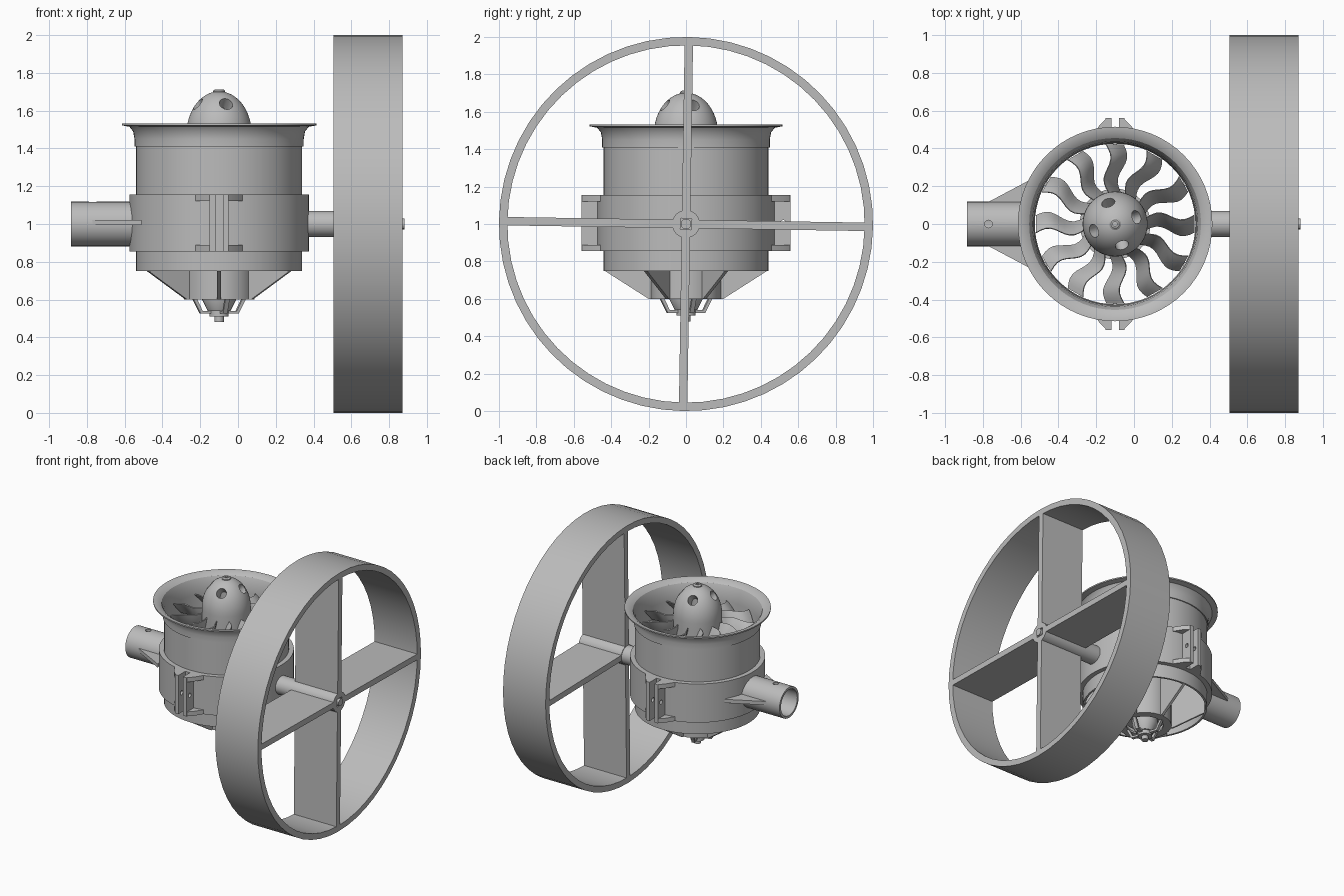
import bpy, bmesh
from math import sin, cos, pi, radians
from mathutils import Matrix, Vector

cube = bpy.data.objects.get("Cube")
if cube:
    bpy.data.objects.remove(cube, do_unlink=True)

grey = bpy.data.materials.new("plain_grey")
grey.use_nodes = True
grey.diffuse_color = (0.5, 0.5, 0.5, 1)
grey.node_tree.nodes["Principled BSDF"].inputs["Base Color"].default_value = (0.5, 0.5, 0.5, 1)

FAN = Matrix.Translation((-0.1, 0, 0))          # vertical fan axis
ALONG_X = Matrix.Translation((0, 0, 1)) @ Matrix.Rotation(pi / 2, 4, 'Y')
parts = []


def turn(angle):
    return Matrix.Rotation(angle, 4, 'Z')


def finish(name, bm, matrix=Matrix()):
    bmesh.ops.remove_doubles(bm, verts=bm.verts, dist=1e-5)
    bmesh.ops.recalc_face_normals(bm, faces=bm.faces)
    bmesh.ops.transform(bm, matrix=matrix, verts=bm.verts)
    mesh = bpy.data.meshes.new(name)
    bm.to_mesh(mesh)
    bm.free()
    obj = bpy.data.objects.new(name, mesh)
    mesh.materials.append(grey)
    bpy.context.collection.objects.link(obj)
    parts.append(obj)
    return obj


def lathe(name, profile, matrix=FAN, steps=64, closed=True):
    """Spin a (radius, height) profile about z."""
    bm = bmesh.new()
    vs = [bm.verts.new((r, 0, z)) for r, z in profile]
    es = [bm.edges.new(p) for p in zip(vs, vs[1:])]
    if closed:
        es.append(bm.edges.new((vs[-1], vs[0])))
    bmesh.ops.spin(bm, geom=vs + es, cent=(0, 0, 0), axis=(0, 0, 1),
                   angle=2 * pi, steps=steps, use_duplicate=False)
    return finish(name, bm, matrix)


def rod(name, radius, z0, z1, matrix=FAN, steps=32):
    return lathe(name, [(0, z0), (radius, z0), (radius, z1), (0, z1)], matrix, steps, False)


def ring(name, inner, outer, z0, z1, matrix=FAN, steps=64):
    return lathe(name, [(inner, z0), (outer, z0), (outer, z1), (inner, z1)], matrix, steps)


def plate(name, outline, thick, matrix):
    """Extrude an xy outline along z, centred on its plane."""
    bm = bmesh.new()
    face = bm.faces.new([bm.verts.new((x, y, -thick / 2)) for x, y in outline])
    new = bmesh.ops.extrude_face_region(bm, geom=[face])["geom"]
    bmesh.ops.translate(bm, vec=(0, 0, thick), verts=[v for v in new if isinstance(v, bmesh.types.BMVert)])
    return finish(name, bm, matrix)


def drill(obj, matrix, radius):
    cutter = rod("hole_cutter", radius, -0.12, 0.12, matrix, 24)
    cutter.hide_render = True
    mod = obj.modifiers.new("hole", 'BOOLEAN')
    mod.operation, mod.solver, mod.object = 'DIFFERENCE', 'EXACT', cutter
    bpy.context.view_layer.objects.active = obj
    bpy.ops.object.modifier_apply(modifier=mod.name)
    parts.remove(cutter)
    bpy.data.objects.remove(cutter, do_unlink=True)


UPRIGHT = Matrix.Rotation(pi / 2, 4, 'X')       # xy outline becomes xz

# Large wheel: rim, cross spokes, hub and axle
WHEEL = ALONG_X @ turn(radians(-0.9))
ring("wheel_rim", 0.955, 1.0, 0.505, 0.87, WHEEL, 56)
for k in range(4):
    plate("wheel_spoke", [(0.505, 0.03), (0.87, 0.03), (0.87, 0.965), (0.505, 0.965)], 0.045,
          WHEEL @ turn(k * pi / 2) @ Matrix.Rotation(-pi / 2, 4, 'Y') @ Matrix.Scale(1, 4))
rod("axle", 0.07, 0.37, 0.86, ALONG_X)
ring("wheel_hub", 0.04, 0.075, 0.505, 0.87, ALONG_X, 16)
rod("axle_bolt", 0.028, 0.8, 0.882, ALONG_X, 12)

# Fan duct with flared lip
lathe("duct", [(0.44, 0.75), (0.44, 1.41), (0.448, 1.41), (0.448, 1.45), (0.455, 1.49),
               (0.475, 1.515), (0.515, 1.522), (0.515, 1.532), (0.485, 1.53), (0.455, 1.51),
               (0.438, 1.47), (0.43, 1.4), (0.425, 0.75)])

# Clamp band with bolted lugs front and back
ring("clamp_band", 0.435, 0.475, 0.855, 1.155)
for side in (0, pi):
    lug = FAN @ turn(side)
    for s in (-1, 1):
        flange = plate("clamp_flange", [(0.45, 0.855), (0.56, 0.855), (0.56, 1.155), (0.45, 1.155)], 0.03,
                       lug @ Matrix.Translation((s * 0.035, 0, 0)) @ turn(pi / 2) @ UPRIGHT)
        drill(flange, lug @ Matrix.Translation((s * 0.035, 0.52, 1.005)) @ Matrix.Rotation(pi / 2, 4, 'Y'), 0.016)
        for z in (0.872, 1.138):
            plate("clamp_gusset", [(s * 0.03, 0.45), (s * 0.13, 0.45), (s * 0.085, 0.52),
                                   (s * 0.045, 0.56), (s * 0.03, 0.56)], 0.034,
                  lug @ Matrix.Translation((0, 0, z)))

# Side socket tube with webs
tube = ring("socket_tube", 0.1, 0.118, -0.885, -0.55, ALONG_X, 48)
drill(tube, Matrix.Translation((-0.77, 0, 1.11)), 0.02)
for s in (-1, 1):
    plate("socket_web", [(-0.78, s * 0.112), (-0.51, s * 0.255), (-0.55, s * 0.112)], 0.028,
          Matrix.Translation((0, 0, 1.008)))

# Spinner dome shell with four holes
arc = [i * pi / 24 for i in range(13)]
dome = [(0.172 * cos(a), 1.48 + 0.222 * sin(a)) for a in arc]
core = [(0.155 * cos(a), 1.48 + 0.205 * sin(a)) for a in reversed(arc)]
spinner = lathe("spinner", [(0.155, 1.42), (0.172, 1.42)] + dome[:-1] + [(0, 1.702), (0, 1.685)]
                + core[1:], closed=False)
for k in range(4):
    drill(spinner, FAN @ turn(radians(18) + k * pi / 2) @ Matrix.Translation((0.118, 0, 1.635))
          @ Matrix.Rotation(radians(45), 4, 'Y'), 0.036)
lathe("spinner_screw", [(0, 1.66), (0.032, 1.66), (0.032, 1.705), (0.022, 1.713),
                        (0.012, 1.713), (0.012, 1.7), (0, 1.7)], FAN, 24, False)
rod("rotor_shaft", 0.05, 1.2, 1.66)

# Rotor hub and twelve twisted blades
rod("rotor_hub", 0.172, 1.24, 1.43)
for k in range(12):
    bm = bmesh.new()
    rows = []
    for i in range(11):
        t = i / 10
        r, sweep = 0.165 + 0.255 * t, 0.022 * sin(2 * pi * t)
        half, rise = 0.032 + 0.014 * t, 0.085 - 0.035 * t
        row = []
        for c in (-1, -0.5, 0, 0.5, 1):
            row.append((Vector((r, sweep + c * half, 1.36 + c * rise + 0.012 * (1 - c * c))), c))
        loop = [bm.verts.new(p) for p, c in row]
        loop += [bm.verts.new(p + Vector((0, 0.012 * (1 - c * c) + 0.004, -0.006))) for p, c in reversed(row)]
        rows.append(loop)
    for a, b in zip(rows, rows[1:]):
        for j in range(len(a)):
            n = (j + 1) % len(a)
            bm.faces.new((a[j], a[n], b[n], b[j]))
    bm.faces.new(rows[0])
    bm.faces.new(rows[-1])
    finish("rotor_blade", bm, FAN @ turn(k * pi / 6))

# Motor, its sleeve and the six stator vanes
ring("motor_sleeve", 0.172, 0.187, 0.6, 1.2)
rod("motor_body", 0.14, 0.64, 1.22)
for k in range(6):
    plate("stator_vane", [(0.18, 0.6), (0.2, 0.6), (0.435, 0.75), (0.435, 1.18), (0.18, 1.18)], 0.02,
          FAN @ turn(pi / 6 + k * pi / 3) @ UPRIGHT)

# Bottom bearing cage
ring("cage_ring", 0.13, 0.18, 0.6, 0.615)
for k in range(4):
    plate("cage_strut", [(0.13, 0.61), (0.15, 0.61), (0.105, 0.525), (0.03, 0.525), (0.03, 0.54), (0.095, 0.54)],
          0.024, FAN @ turn(radians(18) + k * pi / 2) @ UPRIGHT)
lathe("bearing_cone", [(0, 0.65), (0.09, 0.65), (0.09, 0.6), (0.06, 0.54), (0.05, 0.54),
                       (0.05, 0.51), (0, 0.51)], FAN, 32, False)
rod("shaft_end", 0.025, 0.48, 0.52, FAN, 16)

# Smooth curved surfaces, keep edges sharp
bpy.ops.object.select_all(action='DESELECT')
for obj in parts:
    obj.select_set(True)
bpy.context.view_layer.objects.active = parts[0]
bpy.ops.object.shade_smooth_by_angle(angle=radians(30))
